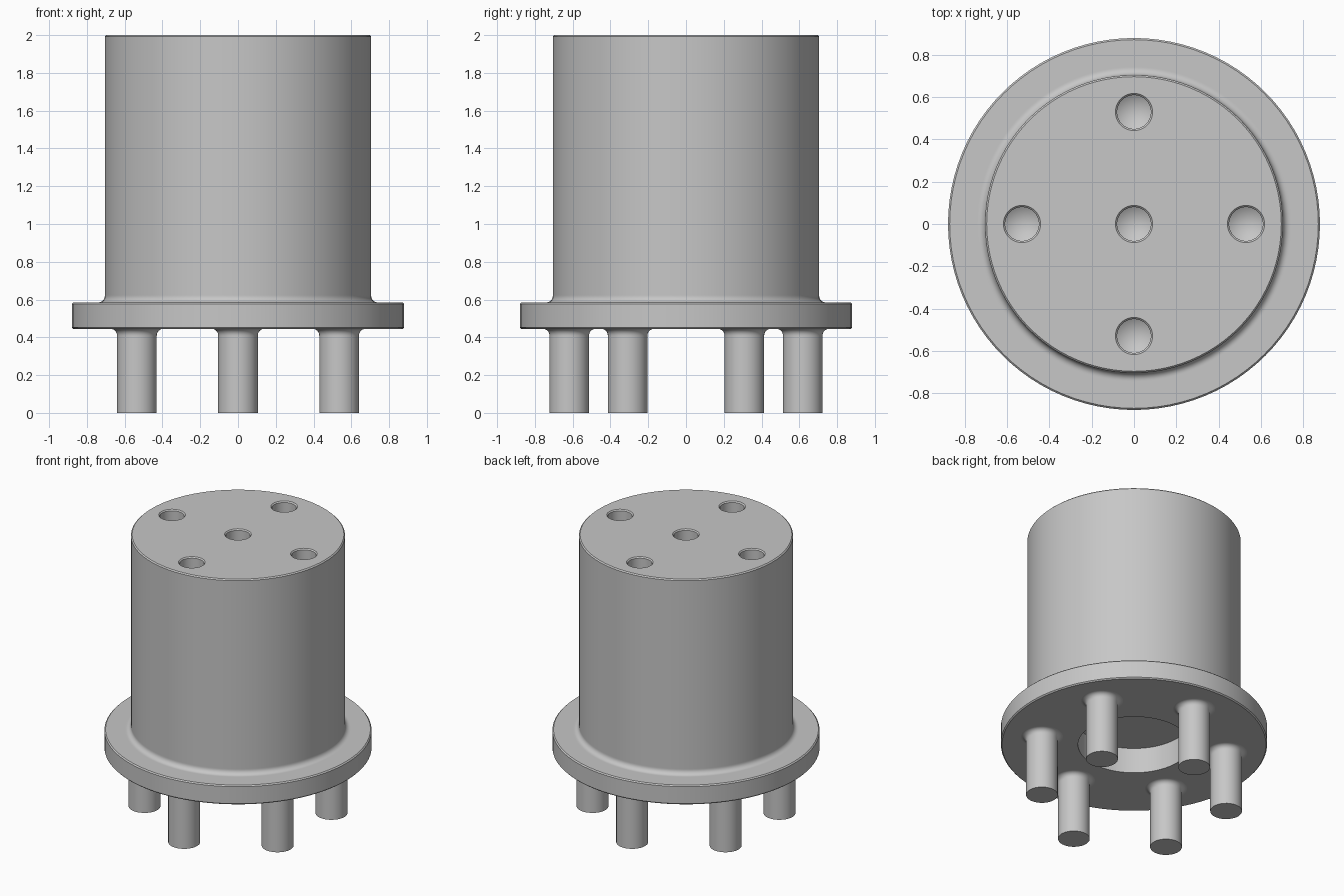
import bpy
import bmesh
from math import cos, sin, radians
from mathutils import Matrix

cube = bpy.data.objects.get("Cube")
if cube:
    bpy.data.objects.remove(cube, do_unlink=True)

grey = bpy.data.materials.new("satin_grey")
grey.use_nodes = True
grey.diffuse_color = (0.57, 0.57, 0.57, 1)
grey.node_tree.nodes["Principled BSDF"].inputs["Base Color"].default_value = (0.57, 0.57, 0.57, 1)


def arc(r, z, radius, start, end, steps=8):
    """Profile points along a fillet."""
    angles = [radians(start + (end - start) * i / steps) for i in range(steps + 1)]
    return [(r + radius * cos(a), z + radius * sin(a)) for a in angles]


def lathe(name, profile, segments, x=0, y=0):
    """Solid turned from (radius, height) points around a vertical axis."""
    bm = bmesh.new()
    verts = [bm.verts.new((r, 0, z)) for r, z in profile]
    edges = [bm.edges.new(pair) for pair in zip(verts, verts[1:])]
    bmesh.ops.spin(bm, geom=verts + edges, cent=(0, 0, 0), axis=(0, 0, 1),
                   angle=radians(360), steps=segments)
    bmesh.ops.remove_doubles(bm, verts=bm.verts[:], dist=0.0001)
    bmesh.ops.recalc_face_normals(bm, faces=bm.faces[:])
    bm.transform(Matrix.Translation((x, y, 0)))
    mesh = bpy.data.meshes.new(name)
    bm.to_mesh(mesh)
    bm.free()
    mesh.materials.append(grey)
    obj = bpy.data.objects.new(name, mesh)
    bpy.context.collection.objects.link(obj)
    return obj


def activate(obj):
    bpy.ops.object.select_all(action='DESELECT')
    obj.select_set(True)
    bpy.context.view_layer.objects.active = obj


def smooth(obj):
    activate(obj)
    bpy.ops.object.shade_smooth_by_angle(angle=radians(30))


# Flanged body, with a round recess underneath
bottom, ledge, top = 0.445, 0.585, 2.0
flange_r, body_r, recess_r, fillet, edge = 0.88, 0.705, 0.37, 0.035, 0.008
body = lathe("flanged_body", [
    (0, 0.63), (recess_r, 0.63), (recess_r, bottom),
    (flange_r - edge, bottom), (flange_r, bottom + edge),
    (flange_r, ledge - edge), (flange_r - edge, ledge),
    (body_r + fillet + 0.005, ledge),
    *arc(body_r + fillet, ledge + fillet, fillet, 270, 180),
    (body_r, ledge + fillet + 0.005),
    (body_r, top - edge), (body_r - edge, top), (0, top)], 96)

# Drilled holes with chamfered rims and conical ends
hole_r, spread, depth = 0.08, 0.53, 0.25
for x, y in [(0, 0), (spread, 0), (-spread, 0), (0, spread), (0, -spread)]:
    cutter = lathe("hole_cutter", [
        (0, top - depth - 0.05), (hole_r, top - depth), (hole_r, top - edge),
        (hole_r + 2 * edge, top + edge), (0, top + edge)], 40, x, y)
    cutter.hide_render = True
    activate(body)
    cut = body.modifiers.new("drill", 'BOOLEAN')
    cut.operation = 'DIFFERENCE'
    cut.solver = 'EXACT'
    cut.object = cutter
    bpy.ops.object.modifier_apply(modifier=cut.name)
    bpy.data.objects.remove(cutter, do_unlink=True)
smooth(body)

# Six pins, each flaring into the flange
pin_r, ring = 0.105, 0.618
for i in range(6):
    a = radians(30 + 60 * i)
    pin = lathe(f"pin_{i + 1}", [
        (0, 0), (pin_r, 0), (pin_r, bottom - fillet - 0.005),
        *arc(pin_r + fillet, bottom - fillet, fillet, 180, 90),
        (pin_r + fillet, bottom + 0.02), (0, bottom + 0.02)],
        40, ring * cos(a), ring * sin(a))
    smooth(pin)
